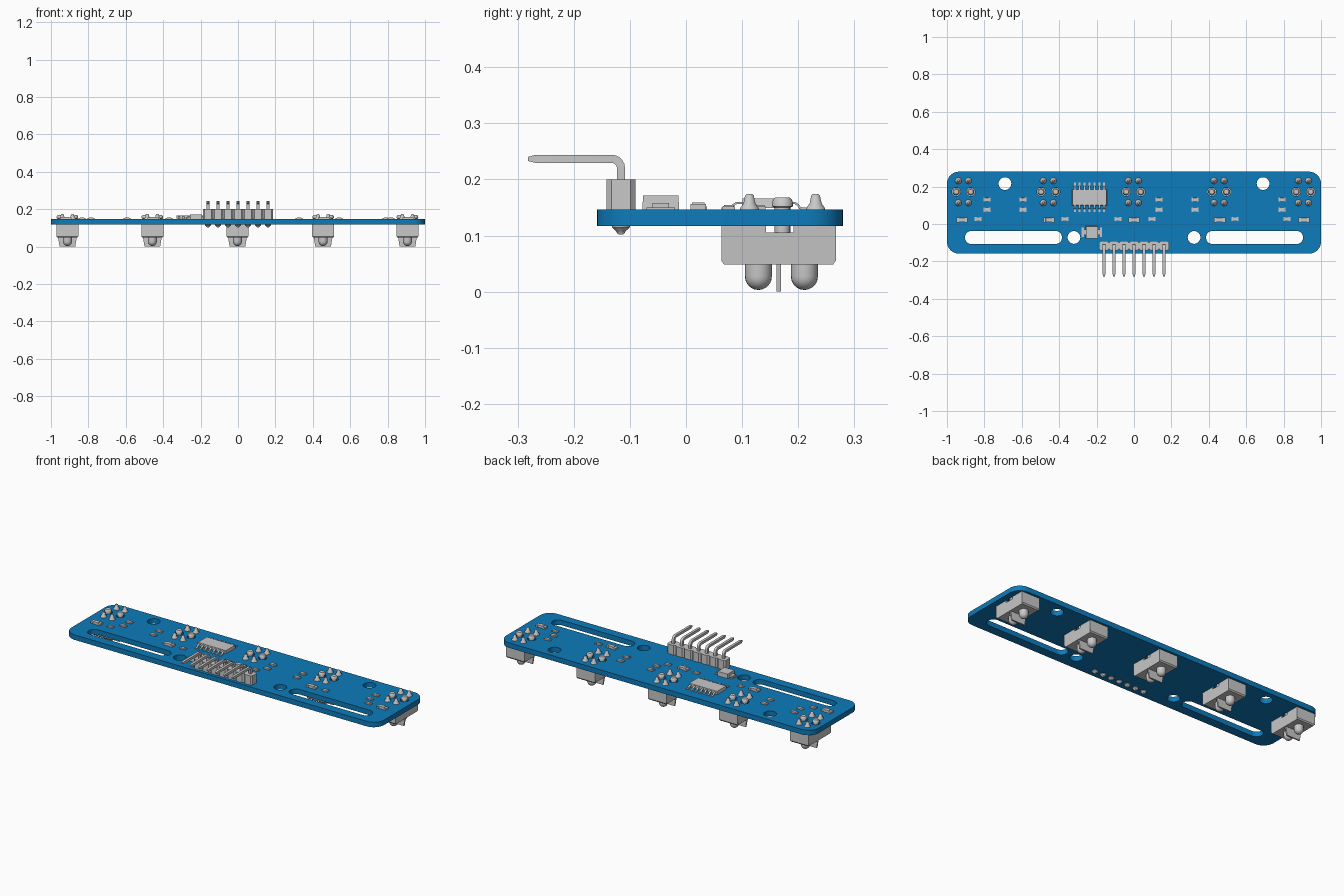
import bpy, bmesh, math
from mathutils import Vector

if "Cube" in bpy.data.objects:
    bpy.data.objects.remove(bpy.data.objects["Cube"])


def material(name, rgb):
    m = bpy.data.materials.new(name)
    m.diffuse_color = (*rgb, 1)
    m.use_nodes = True
    m.node_tree.nodes["Principled BSDF"].inputs["Base Color"].default_value = m.diffuse_color
    return m


BLUE = material("board blue", (0.004, 0.20, 0.50))
GREY = material("light grey", (0.58, 0.58, 0.58))
TOP, BOT = 0.146, 0.117          # board faces
SENSORS = [-0.912, -0.458, -0.003, 0.455, 0.906]


def finish(bm, name, mat):
    bmesh.ops.recalc_face_normals(bm, faces=bm.faces)
    me = bpy.data.meshes.new(name)
    bm.to_mesh(me)
    bm.free()
    me.materials.append(mat)
    ob = bpy.data.objects.new(name, me)
    bpy.context.collection.objects.link(ob)
    smooth(ob)
    return ob


def smooth(ob):
    bpy.ops.object.select_all(action='DESELECT')
    ob.select_set(True)
    bpy.context.view_layer.objects.active = ob
    bpy.ops.object.shade_smooth_by_angle(angle=math.radians(35))


def loft(bm, rings):
    """Skin a list of closed rings and cap both ends."""
    vs = [[bm.verts.new(p) for p in r] for r in rings]
    n = len(vs[0])
    for a, b in zip(vs, vs[1:]):
        for i in range(n):
            j = (i + 1) % n
            bm.faces.new((a[i], a[j], b[j], b[i]))
    bm.faces.new(vs[0][::-1])
    bm.faces.new(vs[-1])


def box(bm, x, y, z0, z1, w, d, top=1.0):
    loft(bm, [[(x + sx * w / 2 * k, y + sy * d / 2 * k, z)
               for sx, sy in ((-1, -1), (1, -1), (1, 1), (-1, 1))]
              for z, k in ((z0, 1), (z1, top))])


def lathe(bm, x, y, profile, n=16):
    loft(bm, [circle(x, y, r, n, z) for r, z in profile])


def circle(x, y, r, n, z=0):
    return [(x + r * math.cos(2 * math.pi * i / n),
             y + r * math.sin(2 * math.pi * i / n), z) for i in range(n)]


def rounded(x0, x1, y0, y1, r, n=8):
    pts = []
    for k, (cx, cy) in enumerate(((x1 - r, y1 - r), (x0 + r, y1 - r),
                                  (x0 + r, y0 + r), (x1 - r, y0 + r))):
        for i in range(n + 1):
            a = math.pi / 2 * (k + i / n)
            pts.append((cx + r * math.cos(a), cy + r * math.sin(a), 0))
    return pts


def sweep(bm, x, path, hw, ht):
    """Rectangular strip along a path of (y, z, scale) points."""
    rings = []
    for i, (y, z, s) in enumerate(path):
        a, b = path[max(i - 1, 0)], path[min(i + 1, len(path) - 1)]
        t = Vector((0, b[0] - a[0], b[1] - a[1])).normalized()
        nrm = Vector((0, -t.z, t.y)) * ht * s
        c, u = Vector((x, y, z)), Vector((hw * s, 0, 0))
        rings.append([c - u - nrm, c + u - nrm, c + u + nrm, c - u + nrm])
    loft(bm, rings)


# board: filled outline with slots, mounting holes and peg holes
outlines = [rounded(-1, 1, -0.159, 0.28, 0.065)]
for s in (-1, 1):
    xs = sorted((s * 0.385, s * 0.904))
    outlines.append(rounded(xs[0], xs[1], -0.107, -0.037, 0.0349))
    outlines.append(circle(s * 0.69, 0.216, 0.034, 32))
    outlines.append(circle(s * 0.321, -0.072, 0.034, 32))
    for cx in SENSORS:
        outlines.append(circle(cx + s * 0.039, 0.172, 0.023, 20))
cu = bpy.data.curves.new("board", 'CURVE')
cu.dimensions, cu.fill_mode, cu.extrude = '2D', 'BOTH', (TOP - BOT) / 2
for pts in outlines:
    sp = cu.splines.new('POLY')
    sp.points.add(len(pts) - 1)
    for p, co in zip(sp.points, pts):
        p.co = (*co, 1)
    sp.use_cyclic_u = True
board = bpy.data.objects.new("board", cu)
board.location.z = (TOP + BOT) / 2
bpy.context.collection.objects.link(board)
cu.materials.append(BLUE)
board.select_set(True)
bpy.context.view_layer.objects.active = board
bpy.ops.object.convert(target='MESH')
smooth(bpy.context.object)

# optical sensors below the board
side = [(0.063, BOT), (0.063, 0.055), (0.068, 0.048), (0.262, 0.048), (0.267, 0.055),
        (0.267, BOT), (0.192, BOT), (0.192, 0.105), (0.143, 0.105), (0.143, BOT)]
for i, cx in enumerate(SENSORS, 1):
    bm = bmesh.new()
    loft(bm, [[(cx + s * (0.054 if z < 0.05 else 0.059), y, z) for y, z in side]
              for s in (-1, 1)])
    finish(bm, f"sensor_body_{i}", GREY)

    bm = bmesh.new()
    for y in (0.129, 0.211):
        lathe(bm, cx, y, [(0.024, 0.05)] + [
            (0.024 * math.cos(a), 0.027 - 0.024 * math.sin(a))
            for a in (k * math.pi / 2 / 6.2 for k in range(7))], 20)
    finish(bm, f"sensor_lenses_{i}", GREY)

    bm = bmesh.new()
    loft(bm, [[(cx - w, y, z) for w, z in ((0.05, 0.05), (0.042, 0), (-0.042, 0), (-0.05, 0.05))]
              for y in (0.161, 0.169)])
    finish(bm, f"sensor_divider_{i}", GREY)

    # snap pegs and solder cones on top
    bm = bmesh.new()
    for s in (-1, 1):
        lathe(bm, cx + s * 0.039, 0.172, [(0.014, 0.1), (0.014, 0.15), (0.019, 0.152),
                                          (0.018, 0.162), (0.013, 0.168)])
        for y in (0.113, 0.231):
            lathe(bm, cx + s * 0.027, y, [(0.018, TOP - 0.003), (0.017, 0.149), (0.011, 0.157),
                                          (0.008, 0.171), (0.005, 0.174)], 14)
    finish(bm, f"sensor_pegs_and_solder_{i}", GREY)

# pin header: chamfered blocks, bent pins, solder fillets below
blocks, pins, solder = bmesh.new(), bmesh.new(), bmesh.new()
for i in range(7):
    x, y = (i - 3) * 0.0535, -0.116
    w, d, c = 0.0267, 0.026, 0.009
    plan = [(-w, -d + c), (-w + c, -d), (w - c, -d), (w, -d + c),
            (w, d - c), (w - c, d), (-w + c, d), (-w, d - c)]
    loft(blocks, [[(x + a, y + b, z) for a, b in plan] for z in (TOP, 0.2)])
    bend = [(y - 0.016 + 0.016 * math.cos(a), 0.2205 + 0.016 * math.sin(a), 1)
            for a in (k * math.pi / 10 for k in range(6))]
    sweep(pins, x, [(y, 0.102, 0.6), (y, 0.108, 1)] + bend +
          [(-0.268, 0.2365, 1), (-0.282, 0.2365, 0.5)], 0.0072, 0.0072)
    lathe(solder, x, y, [(0.017, BOT + 0.002), (0.016, 0.114), (0.009, 0.108), (0.007, 0.104)], 14)
finish(blocks, "header_blocks", GREY)
finish(pins, "header_pins", GREY)
finish(solder, "header_solder", GREY)

# chip with gull-wing leads
bm = bmesh.new()
box(bm, -0.238, 0.142, 0.149, 0.166, 0.185, 0.085, 0.97)
finish(bm, "chip_body", GREY)
bm = bmesh.new()
for i in range(7):
    for s in (-1, 1):
        sweep(bm, -0.238 + (i - 3) * 0.0262,
              [(0.142 + s * o, z, 1) for o, z in ((0.04, 0.158), (0.052, 0.158), (0.058, 0.154),
                                                  (0.061, 0.149), (0.066, 0.148), (0.079, 0.148))],
              0.0055, 0.002)
finish(bm, "chip_leads", GREY)

# regulator block with side contacts
bm = bmesh.new()
box(bm, -0.225, -0.045, TOP, 0.171, 0.066, 0.066, 0.95)
finish(bm, "regulator_body", GREY)
bm = bmesh.new()
for s in (-1, 1):
    box(bm, -0.225 + s * 0.039, -0.045, TOP, 0.158, 0.026, 0.03)
    box(bm, -0.225 + s * 0.049, -0.045, TOP, 0.15, 0.012, 0.05)
finish(bm, "regulator_contacts", GREY)


def chip_part(bm, x, y, w, d, h):
    """Small two-terminal part: body with slightly larger end caps."""
    box(bm, x, y, TOP, TOP + h, w * 0.6, d * 0.85, 0.92)
    for s in (-1, 1):
        box(bm, x + s * w * 0.38, y, TOP, TOP + h * 0.75, w * 0.24, d)


# indicator lamps
bm = bmesh.new()
for cx in SENSORS:
    chip_part(bm, cx - 0.008 if cx < -0.8 else cx + 0.003, 0.022, 0.06, 0.028, 0.013)
finish(bm, "indicator_lamps", GREY)

# resistors
bm = bmesh.new()
for x in (-0.834, -0.369, -0.086, 0.096, 0.54, 0.818):
    chip_part(bm, x, 0.027, 0.036, 0.02, 0.008)
for x in (-0.786, -0.594, 0.134, 0.326, 0.791):
    for y in (0.076, 0.131):
        chip_part(bm, x, y, 0.038, 0.022, 0.008)
finish(bm, "resistors", GREY)
